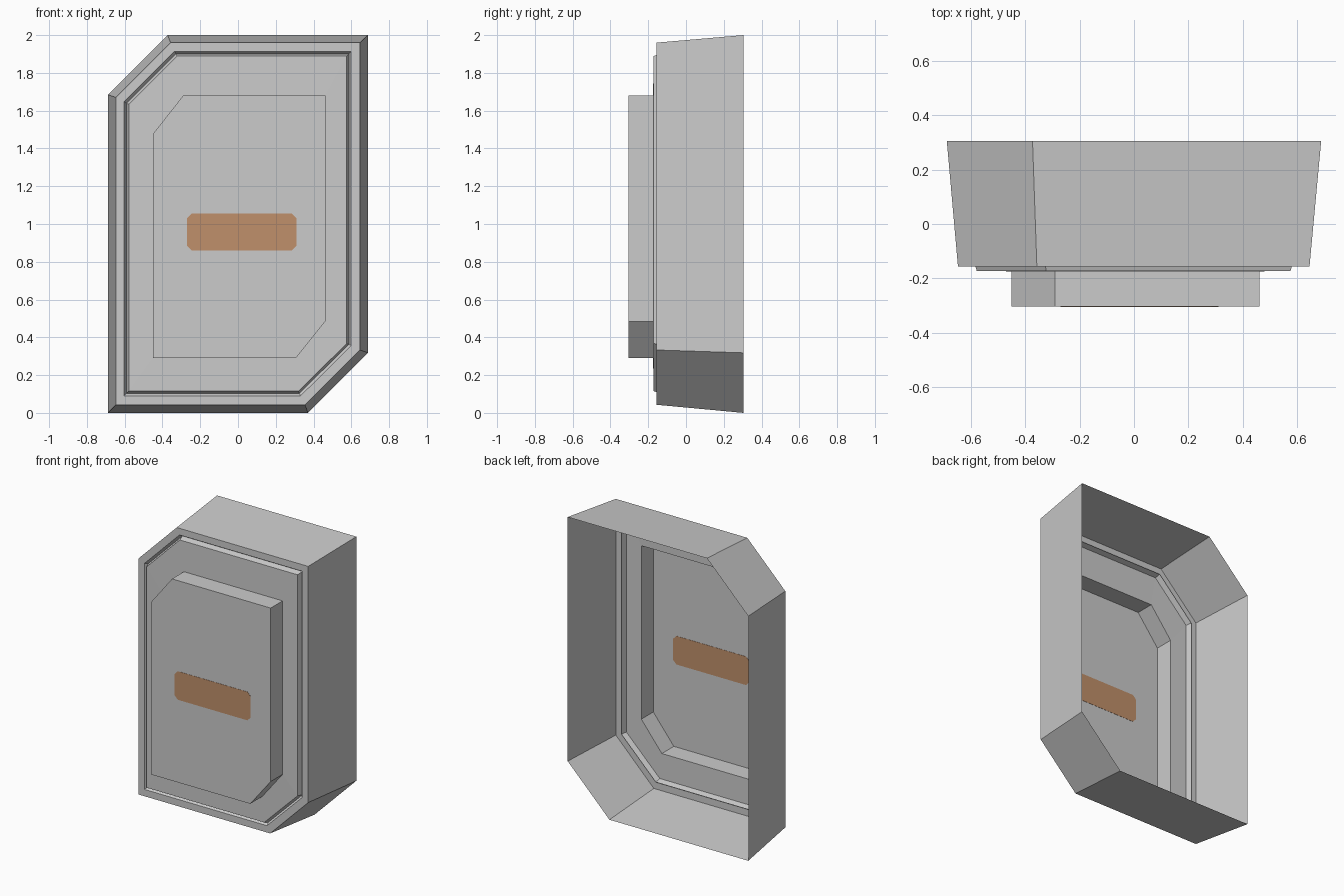
import bpy, bmesh

if "Cube" in bpy.data.objects:
    bpy.data.objects.remove(bpy.data.objects["Cube"])


def material(name, rgb):
    m = bpy.data.materials.new(name)
    m.diffuse_color = (*rgb, 1)
    m.use_nodes = True
    m.node_tree.nodes["Principled BSDF"].inputs["Base Color"].default_value = m.diffuse_color
    return m


def finish(bm, name, mat):
    me = bpy.data.meshes.new(name)
    bm.to_mesh(me)
    bm.free()
    me.materials.append(mat)
    ob = bpy.data.objects.new(name, me)
    bpy.context.collection.objects.link(ob)
    return ob


def clipped_ring(bm, y, x0, x1, z0, z1, tl, br):
    """Rectangle with top-left and bottom-right corners cut by (dx, dz)."""
    pts = [(x0, z0), (x1 - br[0], z0), (x1, z0 + br[1]),
           (x1, z1), (x0 + tl[0], z1), (x0, z1 - tl[1])]
    return [bm.verts.new((x, y, z)) for x, z in pts]


grey = material("light grey", (0.60, 0.60, 0.60))
orange = material("copper orange", (0.53, 0.28, 0.145))

# Housing: one open-backed shell stepping from the rear rim to the front panel
rings = [
    (0.305, -0.688, 0.688, 0.0, 2.0, (0.315, 0.315), (0.318, 0.318)),       # rear rim
    (-0.157, -0.647, 0.645, 0.043, 1.96, (0.29, 0.29), (0.29, 0.29)),       # front edge
    (-0.157, -0.603, 0.599, 0.09, 1.914, (0.267, 0.267), (0.268, 0.265)),   # groove outer lip
    (-0.135, -0.59, 0.587, 0.103, 1.901, (0.262, 0.262), (0.262, 0.26)),    # groove bottom
    (-0.172, -0.578, 0.575, 0.115, 1.889, (0.255, 0.255), (0.255, 0.252)),  # groove inner lip
    (-0.174, -0.45, 0.462, 0.29, 1.68, (0.16, 0.203), (0.156, 0.195)),      # panel base
    (-0.304, -0.45, 0.462, 0.29, 1.68, (0.16, 0.203), (0.156, 0.195)),      # panel front
]
bm = bmesh.new()
loops = [clipped_ring(bm, *r) for r in rings]
for a, b in zip(loops, loops[1:]):
    for i in range(6):
        j = (i + 1) % 6
        bm.faces.new((a[i], a[j], b[j], b[i]))
bm.faces.new(loops[-1])
finish(bm, "housing", grey)

# Label: thin plate with cut corners, showing on both sides of the panel
x0, x1, z0, z1, c = -0.27, 0.31, 0.86, 1.056, 0.025
pts = [(x0 + c, z0), (x1 - c, z0), (x1, z0 + c), (x1, z1 - c),
       (x1 - c, z1), (x0 + c, z1), (x0, z1 - c), (x0, z0 + c)]
bm = bmesh.new()
face = bm.faces.new([bm.verts.new((x, -0.3055, z)) for x, z in pts])
ext = bmesh.ops.extrude_face_region(bm, geom=[face])
for v in ext["geom"]:
    if isinstance(v, bmesh.types.BMVert):
        v.co.y += 0.003
bmesh.ops.recalc_face_normals(bm, faces=bm.faces)
finish(bm, "label_plate", orange)
